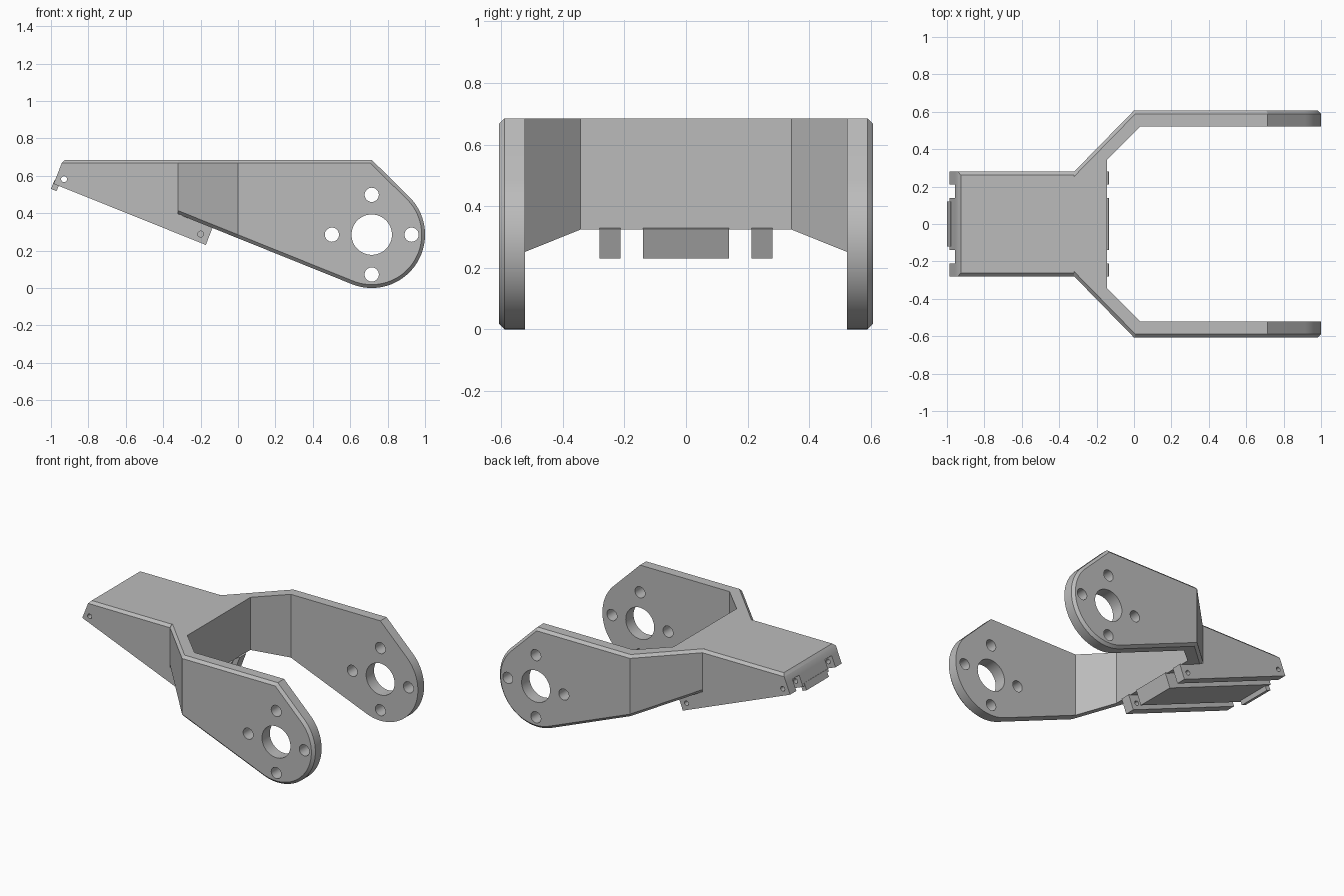
import bpy, bmesh
from math import radians, cos, sin
from mathutils import Vector

cube = bpy.data.objects.get("Cube")
if cube:
    bpy.data.objects.remove(cube)

grey = bpy.data.materials.new("plain_grey")
grey.use_nodes = True
COLOUR = (0.5, 0.5, 0.5, 1)
grey.diffuse_color = COLOUR
grey.node_tree.nodes["Principled BSDF"].inputs["Base Color"].default_value = COLOUR


def prism(name, points, axis, low, high):
    """Extrude a 2D outline along y (points are x, z) or z (points are x, y)."""
    bm = bmesh.new()
    if axis == "y":
        verts = [bm.verts.new((a, low, b)) for a, b in points]
        move = Vector((0, high - low, 0))
    else:
        verts = [bm.verts.new((a, b, low)) for a, b in points]
        move = Vector((0, 0, high - low))
    face = bm.faces.new(verts)
    ext = bmesh.ops.extrude_face_region(bm, geom=[face], use_keep_orig=True)
    bmesh.ops.translate(bm, vec=move,
                        verts=[v for v in ext["geom"] if isinstance(v, bmesh.types.BMVert)])
    bmesh.ops.recalc_face_normals(bm, faces=bm.faces)
    mesh = bpy.data.meshes.new(name)
    bm.to_mesh(mesh)
    bm.free()
    mesh.materials.append(grey)
    obj = bpy.data.objects.new(name, mesh)
    bpy.context.collection.objects.link(obj)
    return obj


def select_only(obj):
    bpy.ops.object.select_all(action="DESELECT")
    obj.select_set(True)
    bpy.context.view_layer.objects.active = obj


def combine(obj, cutter, operation):
    """Apply a boolean and remove the cutter."""
    mod = obj.modifiers.new("cut", "BOOLEAN")
    mod.operation = operation
    mod.solver = "EXACT"
    mod.object = cutter
    select_only(obj)
    bpy.ops.object.modifier_apply(modifier=mod.name)
    bpy.data.objects.remove(cutter)


def drill(obj, x, z, radius, sides=32):
    ring = [(x + radius * cos(radians(360 * i / sides)),
             z + radius * sin(radians(360 * i / sides))) for i in range(sides)]
    combine(obj, prism("drill", ring, "y", -0.8, 0.8), "DIFFERENCE")


def chamfer(obj, rule, width):
    bm = bmesh.new()
    bm.from_mesh(obj.data)
    bmesh.ops.dissolve_limit(bm, angle_limit=radians(0.5),
                             verts=bm.verts, edges=bm.edges)
    bm.normal_update()
    edges = [e for e in bm.edges if len(e.link_faces) == 2 and rule(e)]
    bmesh.ops.bevel(bm, geom=edges, offset=width, segments=1, affect="EDGES")
    bm.to_mesh(obj.data)
    bm.free()


def finish(obj):
    select_only(obj)
    bpy.ops.object.shade_smooth_by_angle(angle=radians(25))


TOP = 0.685
HUB_X, HUB_Z, HUB_R = 0.715, 0.285, 0.285

# Fork: plan outline trimmed by the side outline
half = [(-0.32, 0.28), (0, 0.607), (1.2, 0.607), (1.2, 0.522), (0.035, 0.522), (-0.145, 0.342)]
plan = half + [(x, -y) for x, y in reversed(half)]
fork = prism("fork", plan, "z", -0.2, 0.9)
arc = [(HUB_X + HUB_R * cos(radians(a)), HUB_Z + HUB_R * sin(radians(a)))
       for a in [45 - 157 * i / 36 for i in range(37)]]
side = [(-0.5, TOP), (HUB_X, TOP)] + arc + [(-0.5, 0.467)]
combine(fork, prism("side_trim", side, "y", -0.7, 0.7), "INTERSECT")


def outer_rim(edge):
    first, second = edge.link_faces
    for a, b in ((first, second), (second, first)):
        mid = a.calc_center_median()
        outward = a.normal.y * (1 if mid.y > 0 else -1)
        if outward > 0.5 and abs(b.normal.y) < 0.01 and b.normal.x > -0.9:
            return True
    return False


chamfer(fork, outer_rim, 0.018)

# Bearing bore and the four bolt holes around it
drill(fork, HUB_X, HUB_Z, 0.108, 48)
for dx, dz in ((1, 0), (-1, 0), (0, 1), (0, -1)):
    drill(fork, HUB_X + 0.213 * dx, HUB_Z + 0.213 * dz, 0.038)
finish(fork)

# Tapered tail
tail = prism("tail", [(-0.926, TOP), (-0.32, TOP), (-0.32, 0.39), (-0.957, 0.63), (-0.942, 0.668)],
             "y", -0.28, 0.28)
chamfer(tail, lambda e: all(v.co.z > TOP - 0.001 for v in e.verts)
        and abs(e.verts[0].co.y - e.verts[1].co.y) < 0.01
        and abs(e.verts[0].co.y) > 0.27, 0.018)
finish(tail)

# Rails along the sloping underside
rail = [(-0.957, 0.63), (-0.986, 0.557), (-0.172, 0.23), (-0.135, 0.325), (-0.32, 0.397)]
for name, low, high in (("left_rail", 0.212, 0.28), ("centre_rail", -0.14, 0.14),
                        ("right_rail", -0.28, -0.212)):
    obj = prism(name, rail, "y", low, high)
    drill(obj, -0.93, 0.582, 0.016, 16)
    if name != "centre_rail":
        drill(obj, -0.2, 0.288, 0.016, 16)
    finish(obj)

# Small catch at the tail end
catch = prism("catch", [(-0.97, 0.518), (-1.0, 0.53), (-0.982, 0.575), (-0.952, 0.563)],
              "y", -0.12, 0.12)
finish(catch)
